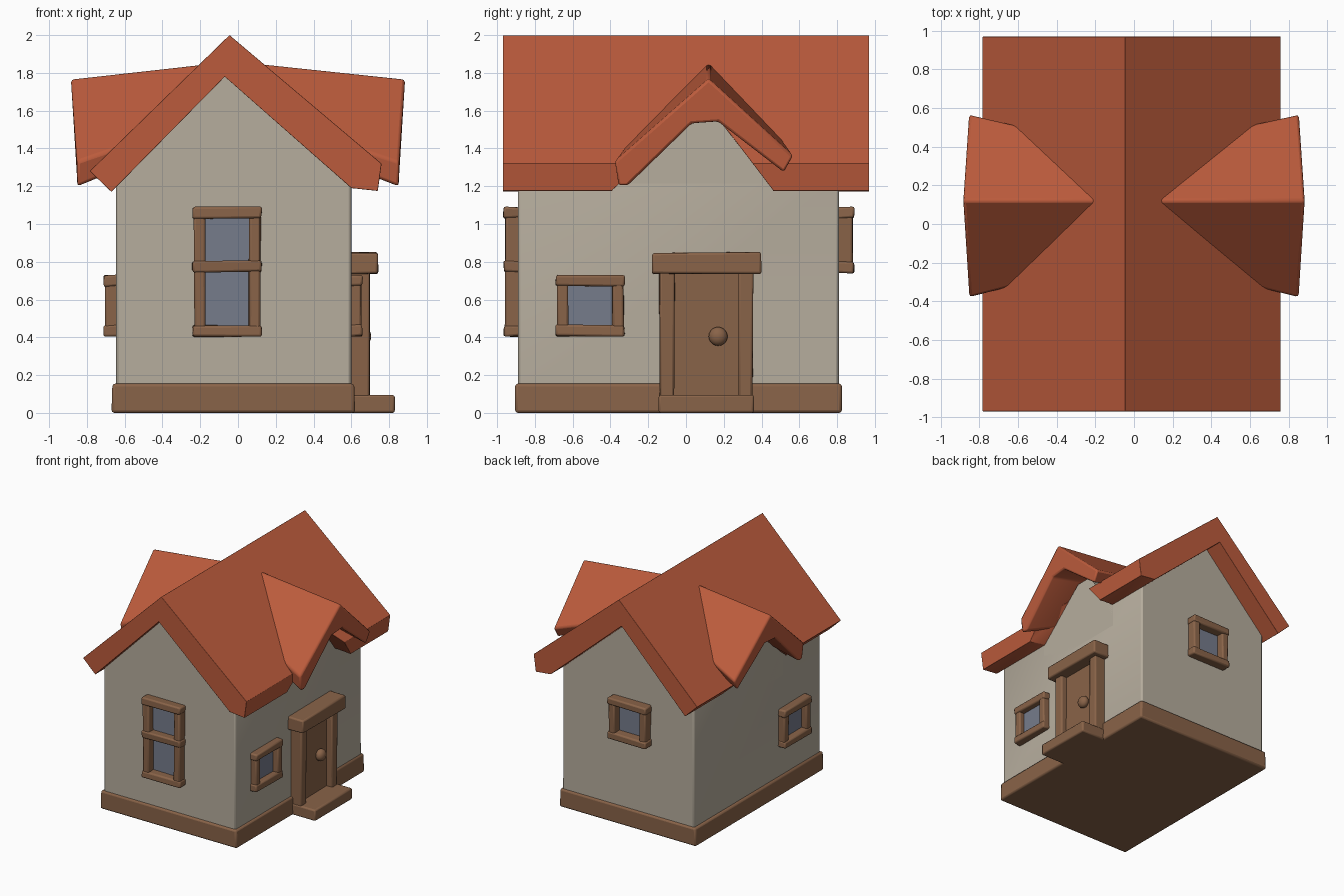
import bpy, bmesh, math, random

if "Cube" in bpy.data.objects:
    bpy.data.objects.remove(bpy.data.objects["Cube"])

random.seed(4)


def material(name, rgb):
    m = bpy.data.materials.new(name)
    m.diffuse_color = (*rgb, 1)
    m.use_nodes = True
    m.node_tree.nodes["Principled BSDF"].inputs["Base Color"].default_value = m.diffuse_color
    return m


ROOF = material("roof red", (0.50, 0.105, 0.045))
WALL = material("plaster", (0.47, 0.42, 0.34))
WOOD = material("wood brown", (0.25, 0.125, 0.065))
GLASS = material("window glass", (0.18, 0.20, 0.26))


def smooth(ob):
    bpy.ops.object.select_all(action='DESELECT')
    ob.select_set(True)
    bpy.context.view_layer.objects.active = ob
    bpy.ops.object.shade_smooth_by_angle(angle=math.radians(50))


def bevel(ob, width):
    if width:
        mod = ob.modifiers.new("soft edges", 'BEVEL')
        mod.width, mod.segments = width, 2
        mod.limit_method = 'ANGLE'
    smooth(ob)


def loft(name, a, b, mat, soft=0.015):
    """Solid between two matching outlines."""
    bm = bmesh.new()
    va, vb = [[bm.verts.new(p) for p in ring] for ring in (a, b)]
    n = len(va)
    bm.faces.new(va)
    bm.faces.new(vb)
    for i in range(n):
        j = (i + 1) % n
        bm.faces.new((va[i], va[j], vb[j], vb[i]))
    bmesh.ops.recalc_face_normals(bm, faces=bm.faces)
    me = bpy.data.meshes.new(name)
    bm.to_mesh(me)
    bm.free()
    me.materials.append(mat)
    ob = bpy.data.objects.new(name, me)
    bpy.context.collection.objects.link(ob)
    bevel(ob, soft)
    return ob


def along_y(name, xz, lo, hi, mat, soft=0.015):
    return loft(name, [(x, lo, z) for x, z in xz], [(x, hi, z) for x, z in xz], mat, soft)


def along_x(name, yz, lo, hi, mat, soft=0.015):
    return loft(name, [(lo, y, z) for y, z in yz], [(hi, y, z) for y, z in yz], mat, soft)


# Wall-local coordinates: u along the wall, d outward from it, z up
SIDES = {
    "front": lambda u, d, z: (u, -0.89 - d, z),
    "back": lambda u, d, z: (u, 0.81 + d, z),
    "right": lambda u, d, z: (0.60 + d, u, z),
    "left": lambda u, d, z: (-0.65 - d, u, z),
}


def box(name, side, u0, u1, d0, d1, z0, z1, mat=WOOD, soft=0.012, wobble=0.004):
    f = SIDES[side]

    def r():
        return random.uniform(-wobble, wobble)
    rings = [[f(u + r(), d + r(), z + r()) for u, z in ((u0, z0), (u1, z0), (u1, z1), (u0, z1))]
             for d in (d0, d1)]
    return loft(name, rings[0], rings[1], mat, soft)


def window(side, u0, u1, bars, depth):
    """Frame with a horizontal bar at each height and a pane behind."""
    lo, hi = bars[0], bars[-1] + 0.06
    n = side + "_window_"
    box(n + "glass", side, u0 + 0.03, u1 - 0.03, -0.01, 0.006, lo + 0.03, hi - 0.03, GLASS, 0, 0)
    box(n + "post_a", side, u0 + 0.006, u0 + 0.066, -0.02, depth - 0.008, lo + 0.01, hi - 0.01)
    box(n + "post_b", side, u1 - 0.066, u1 - 0.006, -0.02, depth - 0.008, lo + 0.01, hi - 0.01)
    for i, z in enumerate(bars):
        box(n + "bar_%d" % i, side, u0, u1, -0.02, depth, z, z + 0.06)


# House body with end gables and the low cross gable under the dormers
along_y("house_walls", [(-0.645, 0.1), (0.60, 0.1), (0.60, 1.23), (-0.07, 1.81), (-0.645, 1.25)],
        -0.89, 0.81, WALL)
cross = [(-0.39, 1.0), (-0.39, 1.18), (0.03, 1.56), (0.17, 1.56), (0.46, 1.18), (0.46, 1.0)]
along_x("cross_gable_wall", cross, -0.645, 0.60, WALL, 0)

# Timber plinth
along_y("plinth", [(-0.67, 0), (0.62, 0), (0.615, 0.155), (-0.665, 0.155)], -0.905, 0.825, WOOD)

# Main roof, opened below the dormers
roof = along_y("main_roof", [(-0.045, 2.0), (-0.785, 1.28), (-0.67, 1.17), (-0.07, 1.78),
                             (0.60, 1.19), (0.74, 1.175), (0.76, 1.32)], -0.97, 0.97, ROOF, 0)
cutter = along_x("roof_cutter", cross, -1.2, 1.2, ROOF, 0)
cutter.hide_render = True
cut = roof.modifiers.new("openings", 'BOOLEAN')
cut.operation, cut.object, cut.solver = 'DIFFERENCE', cutter, 'EXACT'
bpy.context.view_layer.objects.active = roof
bpy.ops.object.modifier_apply(modifier=cut.name)
bpy.data.objects.remove(cutter)
bevel(roof, 0.015)

# Dormer roofs, flaring outward on both sides
chevron = [(0.12, 1.77), (-0.38, 1.33), (-0.36, 1.20), (-0.31, 1.20),
           (0.03, 1.53), (0.17, 1.54), (0.52, 1.27), (0.57, 1.36)]
for side, s in (("right", 1), ("left", -1)):
    outer = [(s * (0.85 + 0.035 * max(0, (z - 1.3) / 0.47)), y, z) for y, z in chevron]
    inner = [(s * 0.15 - 0.02, 0.12 + (y - 0.12) * 0.65, 1.85 - (1.77 - z) * 0.65) for y, z in chevron]
    loft(side + "_dormer_roof", outer, inner, ROOF)

# Windows
window("front", -0.24, 0.125, [0.405, 0.745, 1.03], 0.075)
window("back", -0.24, 0.125, [0.74, 1.03], 0.08)
window("right", -0.69, -0.325, [0.405, 0.67], 0.06)
window("left", -0.69, -0.325, [0.405, 0.67], 0.06)

# Door, frame and step
box("door_panel", "right", -0.08, 0.30, -0.02, 0.045, 0.08, 0.76)
box("door_post_a", "right", -0.14, -0.06, -0.02, 0.095, 0.08, 0.75)
box("door_post_b", "right", 0.28, 0.355, -0.02, 0.095, 0.08, 0.75)
box("door_lintel", "right", -0.18, 0.40, -0.02, 0.14, 0.735, 0.85)
box("door_step", "right", -0.145, 0.36, -0.02, 0.23, 0.0, 0.095, wobble=0)
bpy.ops.mesh.primitive_uv_sphere_add(segments=16, ring_count=10, radius=0.05, location=(0.665, 0.17, 0.405))
knob = bpy.context.object
knob.name = "door_knob"
knob.scale.x = 0.8
knob.data.materials.append(WOOD)
smooth(knob)
